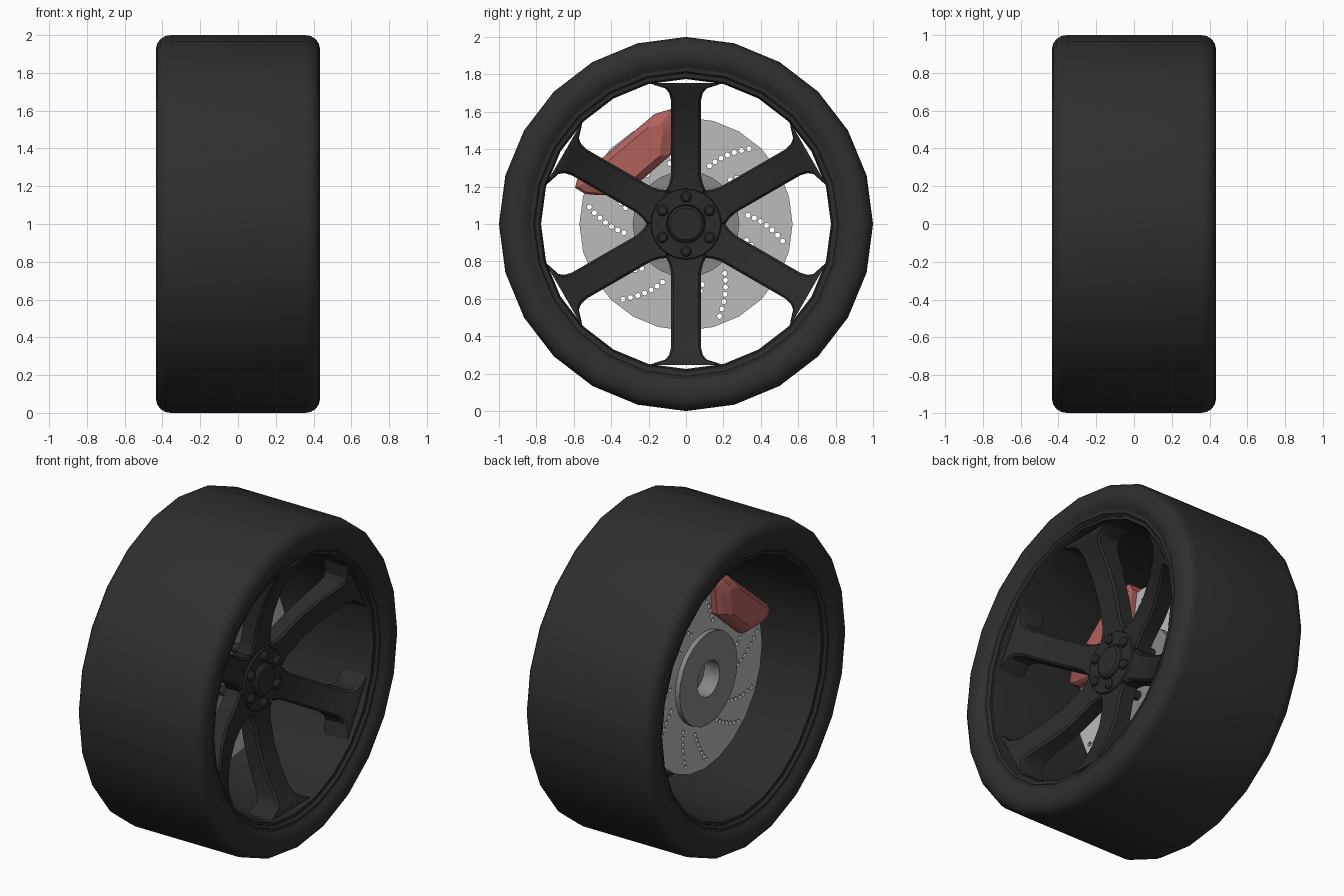
import bpy, bmesh
from math import sin, cos, pi, radians

if "Cube" in bpy.data.objects:
    bpy.data.objects.remove(bpy.data.objects["Cube"])

SEG = 24
CZ = 1.0  # wheel axis runs along x at this height


def material(name, rgb):
    m = bpy.data.materials.new(name)
    m.diffuse_color = (*rgb, 1)
    m.use_nodes = True
    m.node_tree.nodes["Principled BSDF"].inputs["Base Color"].default_value = m.diffuse_color
    return m


BLACK = material("dark_rubber", (0.028, 0.028, 0.028))
RIM = material("dark_alloy", (0.024, 0.024, 0.024))
RED = material("caliper_red", (0.45, 0.12, 0.11))
HAT = material("hub_grey", (0.24, 0.24, 0.24))
STEEL = material("disc_grey", (0.5, 0.5, 0.5))


def finish(bm, name, mat, angle=30):
    bmesh.ops.remove_doubles(bm, verts=bm.verts, dist=1e-5)
    bmesh.ops.recalc_face_normals(bm, faces=bm.faces)
    me = bpy.data.meshes.new(name)
    bm.to_mesh(me)
    bm.free()
    ob = bpy.data.objects.new(name, me)
    bpy.context.collection.objects.link(ob)
    me.materials.append(mat)
    bpy.ops.object.select_all(action='DESELECT')
    ob.select_set(True)
    bpy.context.view_layer.objects.active = ob
    if angle:
        bpy.ops.object.shade_smooth_by_angle(angle=radians(angle))
    return ob


def loft(bm, rings, wrap=False, caps=False):
    """Bridge a list of closed point rings."""
    vs = [[bm.verts.new(p) for p in ring] for ring in rings]
    n = len(vs[0])
    pairs = list(zip(vs, vs[1:])) + ([(vs[-1], vs[0])] if wrap else [])
    for a, b in pairs:
        for i in range(n):
            j = (i + 1) % n
            bm.faces.new((a[i], a[j], b[j], b[i]))
    if caps:
        bm.faces.new(vs[0])
        bm.faces.new(vs[-1])


def lathe(bm, profile, closed=False, seg=SEG, cy=0, cz=CZ):
    """Revolve (x, r) points around an axis parallel to x."""
    rings = [[(x, cy + r * cos(2 * pi * k / seg), cz + r * sin(2 * pi * k / seg))
              for k in range(seg)] for x, r in profile]
    loft(bm, rings, wrap=closed)


def rod(bm, x0, x1, r, seg=12, cy=0, cz=CZ, bevel=0.0):
    rings = [[(x, cy + q * cos(2 * pi * k / seg), cz + q * sin(2 * pi * k / seg))
              for k in range(seg)]
             for x, q in ((x0, r), (x1 - bevel, r), (x1, r - bevel))[:3 if bevel else 2]]
    if not bevel:
        rings[1] = [(x1, p[1], p[2]) for p in rings[1]]
    loft(bm, rings, caps=True)


# Tyre
half = [(0.39, 0.80), (0.405, 0.835), (0.425, 0.86), (0.435, 0.89), (0.435, 0.925),
        (0.428, 0.955), (0.41, 0.98), (0.385, 0.995), (0.355, 1.0)]
bm = bmesh.new()
lathe(bm, half + [(-x, r) for x, r in reversed(half)], closed=True)
finish(bm, "tyre", BLACK, 40)

# Rim barrel with a stepped lip on both edges
lip = [(0.405, 0.84), (0.405, 0.815), (0.385, 0.80), (0.385, 0.785), (0.35, 0.775)]
bm = bmesh.new()
lathe(bm, lip + [(-0.35, 0.785)] + [(-x, r) for x, r in reversed(lip[:4])], closed=True)
finish(bm, "rim_barrel", RIM)

# Six dished spokes: rows of (distance, half width, front x, depth)
rows = [(0.05, 0.03, 0.165, 0.10), (0.182, 0.105, 0.165, 0.10), (0.215, 0.09, 0.168, 0.10),
        (0.26, 0.08, 0.175, 0.10), (0.40, 0.08, 0.20, 0.10), (0.54, 0.08, 0.25, 0.11),
        (0.66, 0.08, 0.31, 0.13), (0.70, 0.09, 0.335, 0.14), (0.725, 0.11, 0.35, 0.15),
        (0.742, 0.165, 0.36, 0.16), (0.755, 0.20, 0.365, 0.16)]
bm = bmesh.new()
for s in range(6):
    a = radians(30 + 60 * s)
    c, d = cos(a), sin(a)
    rings = []
    for u, v, x, t in rows:
        section = [(x, v - 0.012), (x - 0.012, v), (x - t, v),
                   (x - t, -v), (x - 0.012, -v), (x, -v + 0.012)]
        rings.append([(px, u * c - w * d, CZ + u * d + w * c) for px, w in section])
    loft(bm, rings, caps=True)
finish(bm, "spokes", RIM)

# Wheel hub and centre cap
bm = bmesh.new()
lathe(bm, [(0.05, 0), (0.05, 0.17), (0.165, 0.19), (0.175, 0.185), (0.175, 0.105),
           (0.17, 0.10), (0.185, 0.098), (0.195, 0.085), (0.197, 0)])
finish(bm, "wheel_hub", RIM)

# Lug nuts on the wheel and studs on the brake hub
nuts, studs = bmesh.new(), bmesh.new()
for s in range(6):
    a = radians(30 + 60 * s)
    y, z = 0.145 * cos(a), CZ + 0.145 * sin(a)
    rod(nuts, 0.16, 0.20, 0.03, cy=y, cz=z, bevel=0.01)
    rod(studs, -0.04, 0.06, 0.028, cy=y, cz=z)
finish(nuts, "lug_nuts", RIM)
finish(studs, "wheel_studs", RIM)

# Brake disc, drilled with paired slanted rows of holes
bm = bmesh.new()
lathe(bm, [(-0.125, 0.25), (-0.125, 0.57), (-0.065, 0.57), (-0.065, 0.25)], closed=True)
disc = finish(bm, "brake_disc", STEEL)
bm = bmesh.new()
for s in range(6):
    for start in (8, -15):
        for h in range(7):
            f = h / 6
            r = 0.335 + 0.19 * f
            a = radians(60 * s + start - 18 * f)
            rod(bm, -0.2, 0.02, 0.014, seg=8, cy=r * cos(a), cz=CZ + r * sin(a))
cutter = finish(bm, "hole_cutter", STEEL, 0)
cutter.hide_render = True
bpy.context.view_layer.objects.active = disc
mod = disc.modifiers.new("holes", 'BOOLEAN')
mod.operation = 'DIFFERENCE'
mod.solver = 'EXACT'
mod.object = cutter
while disc.modifiers[0] != mod:
    bpy.ops.object.modifier_move_up(modifier="holes")
bpy.ops.object.modifier_apply(modifier="holes")
bpy.data.objects.remove(cutter)

# Brake hub with a hole in its back
bm = bmesh.new()
lathe(bm, [(-0.05, 0), (-0.05, 0.11), (-0.155, 0.11), (-0.155, 0.285),
           (-0.03, 0.285), (-0.03, 0)])
finish(bm, "brake_hub", HAT)

# Caliper straddling the disc: outline in (along, outward), lofted through x
outline = [(-0.33, 0.53), (-0.29, 0.558), (0.25, 0.558), (0.34, 0.52), (0.33, 0.47),
           (0.27, 0.42), (0.18, 0.335), (-0.15, 0.33), (-0.26, 0.42), (-0.31, 0.47)]
a = radians(130)
bm = bmesh.new()
rings = []
for x, k in ((0.02, 0.7), (-0.01, 0.95), (-0.03, 1), (-0.16, 1), (-0.185, 0.9), (-0.215, 0.65)):
    ring = []
    for t, n in outline:
        t, n = t * k, 0.45 + (n - 0.45) * k
        ring.append((x, t * sin(a) + n * cos(a), CZ - t * cos(a) + n * sin(a)))
    rings.append(ring)
loft(bm, rings, caps=True)
finish(bm, "brake_caliper", RED, 20)
